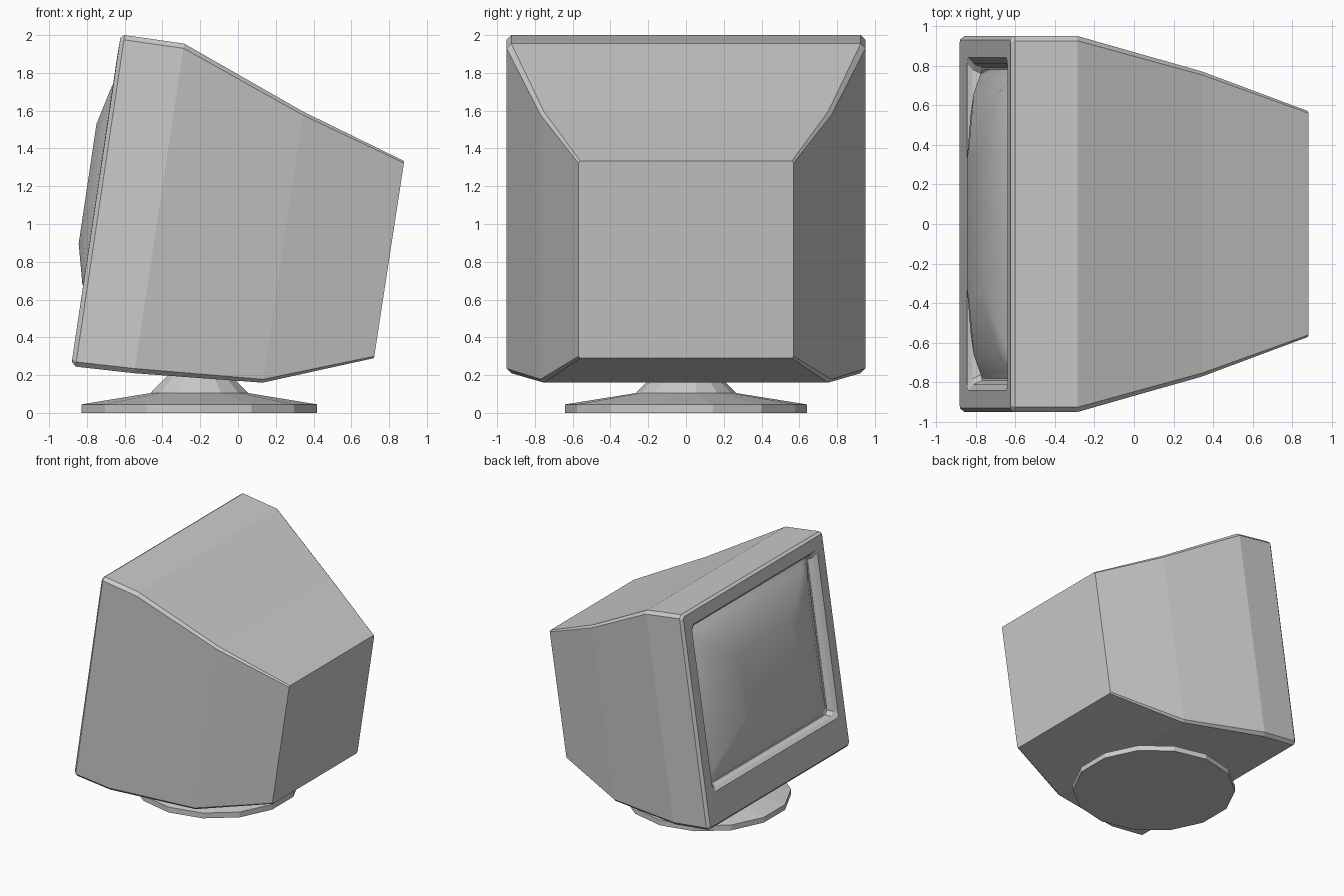
import bpy, bmesh, math
from mathutils import Vector

if "Cube" in bpy.data.objects:
    bpy.data.objects.remove(bpy.data.objects["Cube"])

TILT = math.atan2(0.147, 0.989)
UP = Vector((math.sin(TILT), 0, math.cos(TILT)))      # along the screen
OUT = Vector((-math.cos(TILT), 0, math.sin(TILT)))    # out of the screen
ORIGIN = Vector((-0.88, 0, 0.27))                     # bottom of the front face


def ring(bottom, top, half, cut):
    """Eight-point chamfered rectangle between two (x, z) points."""
    b, t = Vector((bottom[0], 0, bottom[1])), Vector((top[0], 0, top[1]))
    c, up = (b + t) / 2, (t - b).normalized()
    h = (t - b).length / 2
    pts = [(half, -h + cut), (half, h - cut), (half - cut, h), (-half + cut, h),
           (-half, h - cut), (-half, -h + cut), (-half + cut, -h), (half - cut, -h)]
    return [c + up * v + Vector((0, y, 0)) for y, v in pts]


def face_ring(half, h, out, cut, mid=0.945):
    """Chamfered rectangle parallel to the screen, at a given offset."""
    b = ORIGIN + UP * (mid - h) + OUT * out
    t = ORIGIN + UP * (mid + h) + OUT * out
    return ring((b.x, b.z), (t.x, t.z), half, cut)


def loft(name, rings, cap_start, cap_end):
    bm = bmesh.new()
    loops = [[bm.verts.new(p) for p in r] for r in rings]
    n = len(loops[0])
    for a, b in zip(loops, loops[1:]):
        for i in range(n):
            bm.faces.new((a[i], a[(i + 1) % n], b[(i + 1) % n], b[i]))
    if cap_start:
        bm.faces.new(loops[0][::-1])
    if cap_end:
        bm.faces.new(loops[-1])
    bm.normal_update()
    bmesh.ops.recalc_face_normals(bm, faces=bm.faces)
    me = bpy.data.meshes.new(name)
    bm.to_mesh(me)
    bm.free()
    ob = bpy.data.objects.new(name, me)
    bpy.context.collection.objects.link(ob)
    return ob


# Tapered housing: recess, bezel, then tilted sections towards the back
loft("monitor_housing", [
    face_ring(0.76, 0.62, -0.075, 0.05),
    face_ring(0.79, 0.65, -0.065, 0.03),
    face_ring(0.81, 0.665, -0.025, 0.03),
    face_ring(0.84, 0.69, 0.0, 0.03),
    ring((-0.88, 0.27), (-0.623, 1.985), 0.93, 0.015),
    ring((-0.86, 0.245), (-0.60, 2.0), 0.95, 0.025),
    ring((-0.55, 0.21), (-0.285, 1.955), 0.95, 0.025),
    ring((0.13, 0.16), (0.345, 1.595), 0.77, 0.018),
    ring((0.72, 0.29), (0.88, 1.333), 0.57, 0.01),
], True, True)

# Bulging screen glass
glass = loft("screen_glass", [
    face_ring(0.785, 0.645, -0.072, 0.04),
    face_ring(0.75, 0.61, -0.045, 0.06),
    face_ring(0.66, 0.53, 0.005, 0.10),
    face_ring(0.40, 0.32, 0.056, 0.08),
], False, True)
for p in glass.data.polygons:
    p.use_smooth = True

# Round fourteen-sided foot with a conical neck
foot = []
for r, z in [(0.64, 0), (0.64, 0.045), (0.265, 0.105), (0.17, 0.20), (0.15, 0.24)]:
    foot.append([Vector((-0.205 + r * math.sin(i * math.tau / 14),
                         r * math.cos(i * math.tau / 14), z)) for i in range(14)])
loft("swivel_foot", foot, True, True)

# Outward-facing glass normals
bm = bmesh.new()
bm.from_mesh(glass.data)
bm.normal_update()
if sum((f.normal.dot(OUT) for f in bm.faces)) < 0:
    bmesh.ops.reverse_faces(bm, faces=bm.faces)
bm.to_mesh(glass.data)
bm.free()
